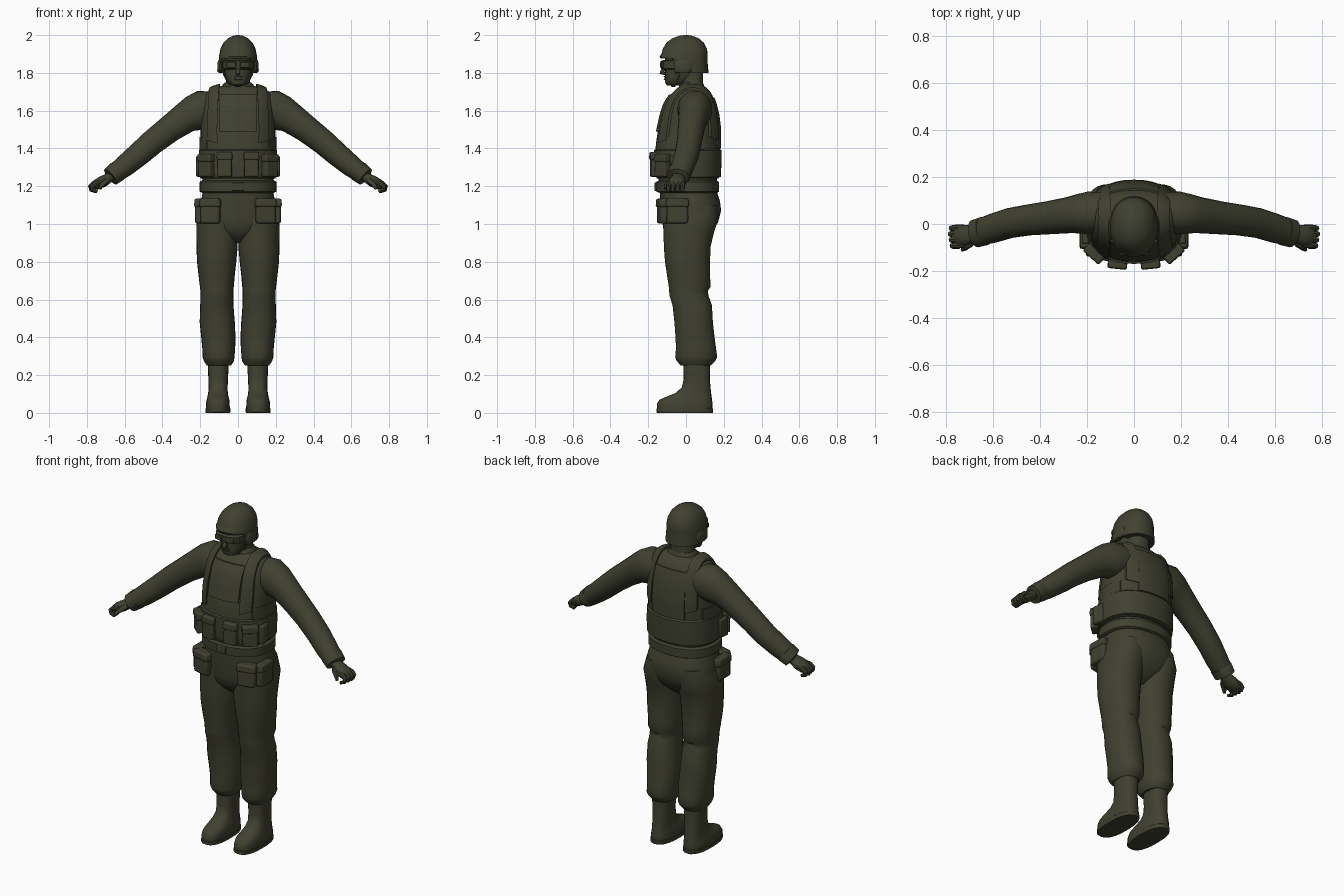
import bpy, bmesh, math
from mathutils import Vector, Matrix
from mathutils.bvhtree import BVHTree

olive = bpy.data.materials.new("olive_green")
olive.diffuse_color = (0.052, 0.053, 0.030, 1)


def finish(name, bm, mirror=False, angle=40, bevel=0):
    bmesh.ops.recalc_face_normals(bm, faces=bm.faces)
    me = bpy.data.meshes.new(name)
    bm.to_mesh(me)
    bm.free()
    me.materials.append(olive)
    ob = bpy.data.objects.new(name, me)
    bpy.context.collection.objects.link(ob)
    if bevel:
        b = ob.modifiers.new("bevel", 'BEVEL')
        b.width, b.segments = bevel, 2
    if mirror:
        ob.modifiers.new("mirror", 'MIRROR').use_mirror_merge = False
    bpy.ops.object.select_all(action='DESELECT')
    ob.select_set(True)
    bpy.context.view_layer.objects.active = ob
    bpy.ops.object.shade_smooth_by_angle(angle=math.radians(angle))
    return ob


def skin(rings):
    """Bridge equal rings of points and cap both ends."""
    bm = bmesh.new()
    vs = [[bm.verts.new(p) for p in r] for r in rings]
    n = len(vs[0])
    for a, b in zip(vs, vs[1:]):
        for i in range(n):
            bm.faces.new((a[i], a[(i + 1) % n], b[(i + 1) % n], b[i]))
    bm.faces.new(vs[0])
    bm.faces.new(vs[-1])
    return bm


def sup(t, p):
    c, s = math.cos(t), math.sin(t)
    return (math.copysign(abs(c) ** (2 / p), c), math.copysign(abs(s) ** (2 / p), s))


def upright(rows, n=28, p=2.3, cx=0):
    """Rows: z, half width, front y, back y, optional centre x."""
    out = []
    for z, rx, yf, yb, *c in rows:
        x0 = c[0] if c else cx
        out.append([Vector((x0 + rx * u, (yf + yb) / 2 + (yb - yf) / 2 * v, z))
                    for u, v in (sup(2 * math.pi * i / n, p) for i in range(n))])
    return skin(out)


def limb(rows, n=16, p=2.1):
    """Rows: x, y, z, radius in height, radius in depth, along a path."""
    out = []
    for k, r in enumerate(rows):
        c = Vector(r[:3])
        d = (Vector(rows[min(k + 1, len(rows) - 1)][:3]) - Vector(rows[max(k - 1, 0)][:3])).normalized()
        side = Vector((0, 1, 0)) if abs(d.y) < 0.8 else Vector((1, 0, 0))
        up = d.cross(side).normalized()
        side = up.cross(d)
        out.append([c + up * r[3] * u + side * r[4] * v
                    for u, v in (sup(2 * math.pi * i / n, p) for i in range(n))])
    return skin(out)


def box(name, loc, size, rz=0, rot=None, taper=1.0, mirror=True, bevel=0.008):
    bm = bmesh.new()
    m = Matrix.Translation(loc) @ (rot or Matrix.Rotation(math.radians(rz), 4, 'Z'))
    bmesh.ops.create_cube(bm, size=1)
    for v in bm.verts:
        k = taper if v.co.z > 0 else 1
        v.co = m @ Vector((v.co.x * size[0] * k, v.co.y * size[1] * k, v.co.z * size[2]))
    return finish(name, bm, mirror, bevel=bevel)


# Torso with vest, shoulders sloping to the collar
torso_rows = [(1.24, .198, -.155, .172), (1.32, .200, -.162, .178), (1.42, .198, -.160, .180),
              (1.50, .198, -.148, .180), (1.58, .196, -.130, .170), (1.64, .190, -.110, .155),
              (1.68, .178, -.085, .140), (1.705, .160, -.062, .125), (1.722, .128, -.042, .108),
              (1.730, .090, -.03, .095)]
bm = upright(torso_rows, 40)
tree = BVHTree.FromBMesh(bm)
finish("torso", bm)


def cloth(name, rays, thick, mirror=False):
    """Cloth panel laid on the torso: a grid of (start, direction) rays."""
    bm = bmesh.new()
    grid = []
    for row in rays:
        grid.append([])
        for o, d in row:
            hit = tree.ray_cast(Vector(o), Vector(d))[0]
            grid[-1].append((bm.verts.new(hit - Vector(d) * thick), bm.verts.new(hit + Vector(d) * 0.015)))
    R, C = len(grid), len(grid[0])
    for k in (0, 1):
        for i in range(R - 1):
            for j in range(C - 1):
                bm.faces.new([grid[a][b][k] for a, b in ((i, j), (i + 1, j), (i + 1, j + 1), (i, j + 1))])
    rim = ([(i, 0) for i in range(R)] + [(R - 1, j) for j in range(1, C)]
           + [(i, C - 1) for i in range(R - 2, -1, -1)] + [(0, j) for j in range(C - 2, 0, -1)])
    for a, b in zip(rim, rim[1:] + rim[:1]):
        bm.faces.new((grid[a[0]][a[1]][0], grid[b[0]][b[1]][0], grid[b[0]][b[1]][1], grid[a[0]][a[1]][1]))
    return finish(name, bm, mirror)


def flat_rays(x0, x1, z0, z1, sgn, n=9):
    return [[((x0 + (x1 - x0) * j / n, sgn, z0 + (z1 - z0) * i / n), (0, -sgn, 0))
             for j in range(n + 1)] for i in range(n + 1)]


strap = []
for i in range(37):
    a = math.radians(-22 + 224 * i / 36)
    d = Vector((0, -math.cos(a), math.sin(a)))
    w = 0.014 * abs(math.cos(a))
    strap.append([(Vector((x + w, .03, 1.5)) + d, -d) for x in (.096, .115, .135, .150)])
cloth("shoulder_strap", strap, 0.013, True)
cloth("chest_panel", flat_rays(-.10, .10, 1.49, 1.685, -1), 0.010)
cloth("back_panel", flat_rays(-.105, .105, 1.40, 1.67, 1), 0.007)
cloth("side_panel", [[((1, y, z), (-1, 0, 0)) for y in (-.10, -.05, 0, .05, .10)]
                     for z in (1.38, 1.42, 1.46)], 0.006, True)

# Lower vest band, belt and collar
finish("vest_band", upright([(1.245, .195, -.150, .172), (1.25, .207, -.163, .184), (1.32, .210, -.170, .188),
                             (1.39, .207, -.170, .189), (1.40, .195, -.15, .175)], 40))
finish("belt", upright([(1.165, .190, -.14, .165), (1.172, .203, -.158, .176), (1.222, .203, -.160, .176),
                        (1.232, .190, -.14, .16)], 40))
finish("waist", upright([(1.20, .188, -.145, .162), (1.26, .19, -.145, .165)], 32))
finish("collar", upright([(1.70, .092, -.045, .105), (1.735, .083, -.035, .095), (1.75, .070, -.02, .088)], 24))
box("belt_buckle", (0, -.16, 1.198), (.06, .014, .045), mirror=False, bevel=.004)

# Vest pouches with flaps
for x, y, w, h, rz in ((.070, -.166, .076, .125, 6), (.168, -.125, .085, .115, 42)):
    box("vest_pouch", (x, y, 1.25 + h / 2), (w, .045, h), rz, taper=.93)
    box("vest_pouch_flap", (x, y, 1.235 + h), (w + .008, .052, .042), rz, taper=.95)
box("side_pouch", (.205, -.05, 1.305), (.03, .07, .11), 6)

# Trousers
finish("trouser_seat", upright([(1.18, .184, -.140, .160), (1.12, .197, -.136, .180), (1.07, .207, -.132, .186),
                                (1.01, .205, -.126, .170), (.97, .165, -.118, .148), (.93, .09, -.09, .11),
                                (.90, .03, -.05, .07)], 36))
leg = [(1.10, .09, -.118, .165, .105), (1.02, .109, -.125, .170, .111), (.96, .110, -.120, .150, .111),
       (.88, .109, -.118, .131, .111), (.80, .104, -.112, .128, .113), (.72, .095, -.100, .128, .113),
       (.67, .090, -.092, .132, .112), (.645, .087, -.090, .116, .112), (.62, .087, -.088, .120, .112),
       (.57, .088, -.072, .138, .112), (.48, .093, -.062, .143, .110), (.40, .091, -.056, .152, .104),
       (.34, .087, -.054, .160, .102), (.295, .084, -.058, .166, .103), (.275, .080, -.050, .155, .101),
       (.25, .063, -.028, .130, .101)]
finish("trouser_leg", upright(leg, 26, 2.2), True)

# Hip pouches with flaps
for x, y, w, d, rz in ((.145, -.118, .105, .055, 14), (.205, -.045, .045, .115, 0)):
    box("hip_pouch", (x, y, 1.065), (w, d, .125), rz, taper=.97, bevel=.012)
    box("hip_pouch_flap", (x, y, 1.112), (w + .010, d + .010, .045), rz, taper=.93, bevel=.010)

# Boots
boot = [(.0, .062, -.148, .138, .107), (.012, .064, -.154, .142, .107), (.05, .063, -.153, .140, .107),
        (.07, .060, -.140, .138, .106), (.085, .056, -.105, .136, .106), (.105, .052, -.055, .133, .106),
        (.135, .050, -.022, .130, .105), (.18, .052, -.012, .126, .105), (.27, .056, -.014, .128, .104)]
finish("boot", upright(boot, 24, 2.5), True)
finish("boot_sole", upright([(0, .064, -.152, .142, .107), (.004, .066, -.156, .144, .107),
                             (.022, .066, -.156, .144, .107), (.026, .062, -.15, .14, .107)], 24, 2.5), True)

# Arms, cuffs and sleeve patches
finish("arm", limb([(.11, .05, 1.615, .085, .085), (.19, .047, 1.605, .103, .092), (.235, .043, 1.585, .096, .084),
                    (.28, .037, 1.562, .082, .077), (.36, .027, 1.505, .072, .071), (.45, .017, 1.435, .067, .066),
                    (.53, .004, 1.365, .063, .064), (.60, -.018, 1.307, .058, .062), (.66, -.036, 1.262, .050, .057)],
                   22), True)
finish("cuff", limb([(.635, -.03, 1.282, .048, .054), (.638, -.030, 1.279, .056, .062),
                     (.675, -.041, 1.25, .051, .060), (.677, -.042, 1.248, .03, .04)], 20), True)
box("sleeve_patch", (.348, .02, 1.548), (.115, .075, .050), rot=Matrix.Rotation(math.radians(37), 4, 'Y'), bevel=.010)

# Hands with curled fingers
finish("palm", limb([(.655, -.036, 1.262, .026, .032), (.69, -.043, 1.24, .027, .036), (.715, -.047, 1.225, .031, .045),
                     (.75, -.052, 1.208, .027, .044), (.768, -.055, 1.198, .016, .036)], 14), True)
for k in range(4):
    y = -.014 - .025 * k
    x = .765 - .004 * abs(k - 1)
    finish("finger", limb([(x - .035, y, 1.222, .012, .012), (x, y - .002, 1.214, .014, .013),
                           (x + .017, y - .004, 1.198, .013, .0125), (x + .012, y - .006, 1.182, .012, .012),
                           (x - .012, y - .008, 1.172, .009, .010)], 8), True)
finish("thumb", limb([(.685, -.065, 1.238, .014, .016), (.70, -.088, 1.225, .015, .014),
                      (.722, -.103, 1.206, .013, .012), (.732, -.110, 1.186, .008, .008)], 8), True)

# Neck, head and face
finish("neck", upright([(1.69, .075, -.03, .095), (1.74, .064, -.03, .09), (1.83, .062, -.05, .09)], 20))
finish("head", upright([(1.732, .026, -.095, -.02), (1.738, .042, -.106, .0), (1.757, .058, -.112, .03),
                        (1.785, .068, -.110, .06), (1.82, .074, -.110, .08), (1.87, .078, -.112, .09),
                        (1.92, .07, -.09, .08)], 24))
finish("nose", limb([(0, -.105, 1.85, .01, .009), (0, -.122, 1.815, .011, .012), (0, -.128, 1.802, .012, .016),
                     (0, -.110, 1.795, .008, .012)], 10))
for z in (1.767, 1.779):
    box("lip", (0, -.110, z), (.042, .016, .008), mirror=False, bevel=.003)
finish("goggles", upright([(1.818, .074, -.118, .03), (1.824, .081, -.131, .03), (1.862, .084, -.136, .03),
                           (1.868, .076, -.12, .03)], 28, 2.6))
box("goggle_lens", (.036, -.129, 1.843), (.050, .012, .028), 10, bevel=.004)
finish("chin_strap", limb([(.083, -.03, 1.84, .006, .012), (.074, -.045, 1.79, .005, .012),
                           (.048, -.062, 1.742, .005, .012), (0, -.068, 1.729, .005, .012)], 8), True)

# Helmet with raised brow, ear covers and low rear rim
bm = upright([(1.80, .092, -.10, .112), (1.80, .101, -.110, .119), (1.815, .102, -.118, .118),
              (1.86, .102, -.134, .114), (1.888, .101, -.140, .115), (1.90, .098, -.130, .115), (1.93, .092, -.122, .110),
              (1.96, .077, -.103, .094), (1.983, .054, -.073, .068), (1.996, .028, -.038, .036),
              (2.0, .008, -.012, .012)], 32, 2.15)
for v in bm.verts:
    if v.co.y < -.06:
        v.co.z = max(v.co.z, 1.875)
finish("helmet", bm, angle=50)
finish("ear_cover", upright([(1.803, .012, -.055, .02, .094), (1.812, .016, -.065, .035, .094),
                             (1.855, .016, -.065, .035, .093), (1.868, .010, -.05, .02, .093)], 14), True)
